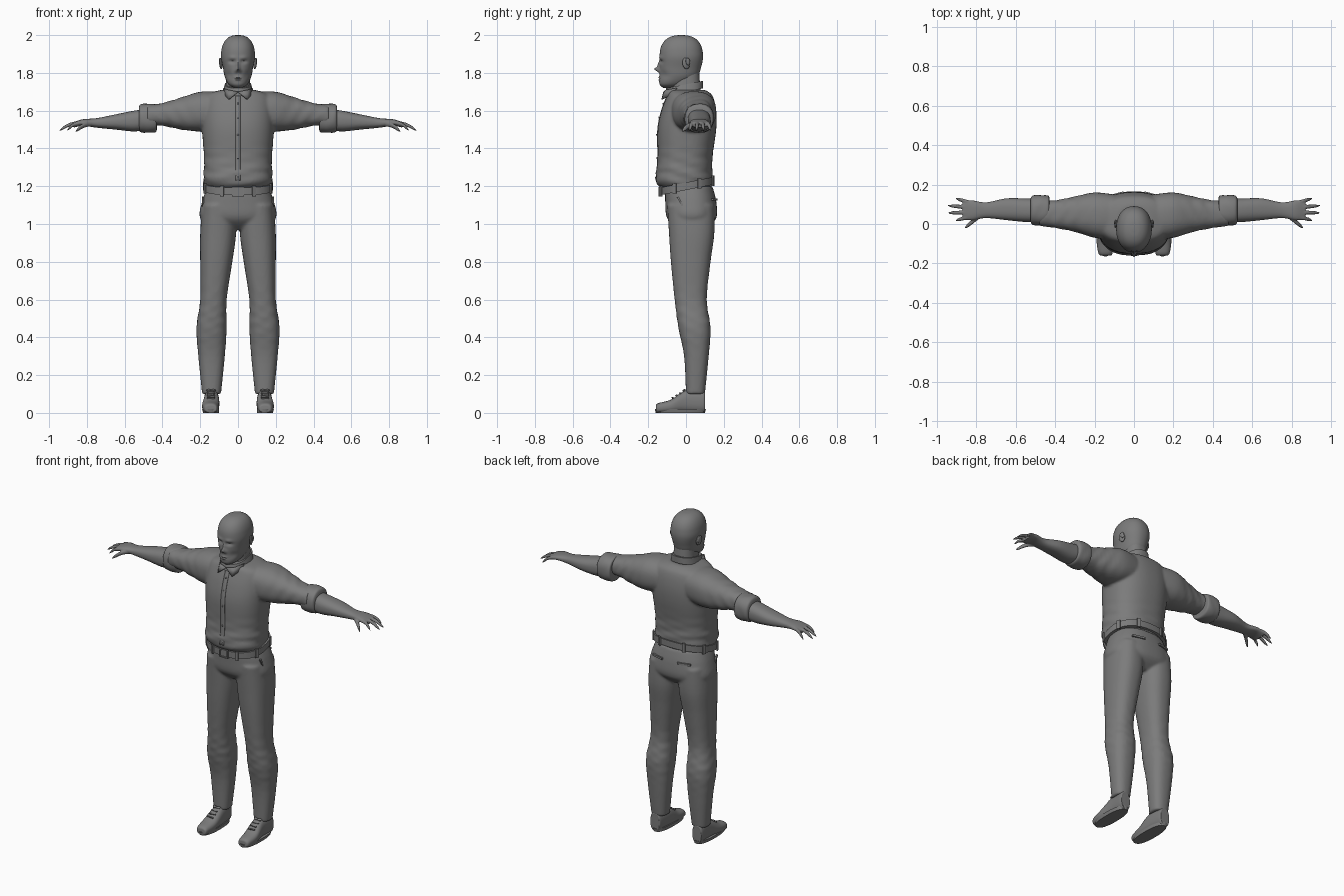
import bpy, bmesh, math
from mathutils import Matrix, Vector, Euler

cube = bpy.data.objects.get("Cube")
if cube:
    bpy.data.objects.remove(cube, do_unlink=True)

GREY = (.2, .2, .2, 1)
SIDES = (1, -1)
material = bpy.data.materials.new("plain_grey")
material.use_nodes = True
material.diffuse_color = GREY
material.node_tree.nodes["Principled BSDF"].inputs["Base Color"].default_value = GREY


def spline(rows, steps):
    """Smoothly interpolate section rows; a single half width becomes a symmetric pair."""
    rows = [Vector(row if len(row) == 5 else (*row[:3], -row[3], row[3])) for row in rows]
    last, result = len(rows) - 1, []
    for i in range(last):
        before, start = rows[max(i - 1, 0)], rows[i]
        end, after = rows[i + 1], rows[min(i + 2, last)]
        for j in range(steps):
            t = j / steps
            bend = 2 * before - 5 * start + 4 * end - after
            twist = 3 * (start - end) + after - before
            result.append(start + t / 2 * (end - before + t * (bend + t * twist)))
    return result + [rows[last]]


def dome(row, top, count):
    """Rows that close a symmetric section towards a rounded top."""
    base, low, high, width = row
    middle, depth = (low + high) / 2, (high - low) / 2
    rows = []
    for i in range(1, count):
        angle = math.pi / 2 * i / count
        rise, size = math.sin(angle) ** .8, math.cos(angle) ** .8
        rows.append((base + (top - base) * rise, middle - depth * size,
                     middle + depth * size, width * size))
    return rows + [(top, middle - .01, middle + .01, .01)]


def oval(angle, power):
    """Point on a unit superellipse."""
    return [math.copysign(abs(c) ** (2 / power), c) for c in (math.cos(angle), math.sin(angle))]


def loft(bm, rows, axis="z", count=40, power=2.4, steps=5, mirror=False, fold=None, lean=0):
    """Skin oval sections along an axis: rows are (position, low, high, low, high)."""
    for side in (SIDES if mirror else (1,)):
        rings = []
        for t, low, high, left, right in spline(rows, steps):
            ring = []
            for k in range(count):
                angle = math.tau * k / count
                u, v = oval(angle, power)
                size = 1
                if fold:
                    centre, span, depth = fold
                    fade = math.exp(-((t - centre) / span) ** 2)
                    size += depth * fade * math.sin(90 * t + 3 * math.sin(2 * angle))
                across = (left + right + (right - left) * u * size) / 2
                along = (low + high + (high - low) * v * size) / 2
                x, y, z = {"x": (t, across, along), "y": (across, t, along),
                           "z": (across, along, t)}[axis]
                ring.append(bm.verts.new((x * side, y, z + lean * y)))
            rings.append(ring)
        for ring, following in zip(rings, rings[1:]):
            for k in range(count):
                bm.faces.new((ring[k - 1], ring[k], following[k], following[k - 1]))
        bm.faces.new(rings[0])
        bm.faces.new(rings[-1])


def matrix(location, size, rotation=(0, 0, 0)):
    return Matrix.LocRotScale(Vector(location), Euler(rotation), Vector(size))


def box(bm, *placement):
    bmesh.ops.create_cube(bm, size=1, matrix=matrix(*placement))


def ball(bm, *placement):
    bmesh.ops.create_uvsphere(bm, u_segments=20, v_segments=12, radius=1,
                              matrix=matrix(*placement))


def finish(name, bm, voxel=0, thickness=0):
    """Turn the bmesh into an object, optionally fusing its pieces into one skin."""
    bmesh.ops.recalc_face_normals(bm, faces=bm.faces)
    mesh = bpy.data.meshes.new(name)
    bm.to_mesh(mesh)
    bm.free()
    mesh.shade_smooth()
    mesh.set_sharp_from_angle(angle=math.radians(45))
    mesh.materials.append(material)
    part = bpy.data.objects.new(name, mesh)
    bpy.context.collection.objects.link(part)
    if thickness:
        part.modifiers.new("thickness", "SOLIDIFY").thickness = thickness
    if voxel:
        fuse = part.modifiers.new("fuse", "REMESH")
        fuse.mode, fuse.voxel_size, fuse.use_smooth_shade = "VOXEL", voxel, True
        soften = part.modifiers.new("soften", "SMOOTH")
        soften.factor, soften.iterations = .5, 4


# Head: lofted skull with a modelled face
bm = bmesh.new()
brow = (1.88, -.14, .09, .09)
loft(bm, [(1.72, -.12, -.05, .02), (1.74, -.14, 0, .05), (1.78, -.14, .06, .07),
          (1.83, -.14, .08, .08), brow] + dome(brow, 2, 6), count=112, power=2.2, steps=8)
# Face bumps: x, z, width, height, push towards the back
nose, bridge = (0, 1.82, .01, .01, -.025), (0, 1.84, .01, .02, -.01)
nostril, socket = (.01, 1.81, .01, .01, -.01), (.03, 1.86, .02, .01, .01)
ridge, cheek = (.03, 1.88, .02, .01, -.005), (.05, 1.79, .02, .02, .008)
lips, mouth = (0, 1.77, .02, .01, -.008), (0, 1.77, .02, .003, .01)
for v in bm.verts:
    if v.co.y < -.04:
        x, z = abs(v.co.x), v.co.z
        for centre, level, width, height, push in (nose, bridge, nostril, socket,
                                                   ridge, cheek, lips, mouth):
            v.co.y += push * math.exp(-((x - centre) / width) ** 2 - ((z - level) / height) ** 2)
finish("head", bm)

bm = bmesh.new()
for side in SIDES:
    ball(bm, (side * .034, -.11, 1.855), (.014, .013, .008))
finish("eyes", bm)

bm = bmesh.new()
for side in SIDES:
    ball(bm, (side * .09, 0, 1.85), (.008, .02, .03), (.2, 0, side * .3))
    ball(bm, (side * .095, .01, 1.86), (.006, .012, .02), (.2, 0, side * .3))
finish("ears", bm)

bm = bmesh.new()
loft(bm, [(1.66, -.08, .08, .07), (1.8, -.07, .07, .06)])
finish("neck", bm)

# Shirt: torso and sleeves fused together
torso = [(1.71, -.09, .1, .09), (1.68, -.1, .14, .17), (1.6, -.13, .16, .19), (1.5, -.15, .16, .19),
         (1.35, -.15, .14, .18), (1.23, -.16, .14, .18), (1.19, -.13, .13, .16)]
bm = bmesh.new()
loft(bm, torso, count=64, fold=(1.27, .1, .02))
loft(bm, [(.1, 1.5, 1.7, -.08, .15), (.2, 1.49, 1.7, -.07, .16), (.3, 1.5, 1.67, -.04, .14),
          (.4, 1.52, 1.64, -.02, .12), (.48, 1.52, 1.63, -.01, .12)],
     "x", mirror=True, fold=(.36, .1, .03))
finish("shirt", bm, voxel=.008)

# Rolled cuffs
bm = bmesh.new()
loft(bm, [(x, 1.56 - r, 1.56 + r, .07 - r, .07 + r)
          for x, r in ((.43, .06), (.44, .075), (.51, .075), (.525, .06))],
     "x", mirror=True, fold=(.48, .04, .02))
finish("sleeve_cuffs", bm)

# Collar band with two pointed wings
bm = bmesh.new()
loft(bm, [(1.7, -.115, .09, .08), (1.74, -.105, .09, .07)], lean=.2)
finish("collar_band", bm)
bm = bmesh.new()
for side in SIDES:
    front, middle, back, lower, point = [bm.verts.new((side * x, y, z)) for x, y, z in (
        (0, -.12, 1.7), (.05, -.11, 1.71), (.08, -.05, 1.72), (.08, -.07, 1.69), (.05, -.13, 1.66))]
    bm.faces.new((front, middle, point))
    bm.faces.new((middle, back, lower, point))
finish("collar_wings", bm, thickness=.006)

# Front placket strip and its buttons
bm = bmesh.new()
strip = spline(torso[1:-1], 5)
pairs = [[bm.verts.new((side * .014, row[1] - .002, row[0])) for side in SIDES] for row in strip]
for (a, b), (c, d) in zip(pairs, pairs[1:]):
    bm.faces.new((a, b, d, c))
finish("placket", bm, thickness=.004)
bm = bmesh.new()
for row in strip[3::4]:
    ball(bm, (0, row[1] - .004, row[0]), (.005, .003, .005))
finish("shirt_buttons", bm)

# Forearms and hands
bm = bmesh.new()
loft(bm, [(.48, 1.5, 1.61, .01, .13), (.55, 1.49, 1.6, .01, .13), (.65, 1.5, 1.58, .02, .13),
          (.75, 1.51, 1.56, .03, .11), (.82, 1.52, 1.555, .02, .12), (.87, 1.51, 1.54, .02, .12)],
     "x", mirror=True)
digits = [(Vector((.84, .11 - .025 * i, 1.535)),
           Vector((.95 - .02 * (i - 1.5) ** 2, .13 - .037 * i, 1.495)), .01) for i in range(4)]
digits.append((Vector((.78, .045, 1.53)), Vector((.86, -.02, 1.49)), .013))
for base, tip, radius in digits:
    rows = []
    for i in range(6):
        t = i / 5
        x, y, z = base.lerp(tip, t)
        z += .01 * math.sin(math.pi * t)
        r = radius * (1.1 - .2 * t - .6 * t ** 8)
        rows.append((x, z - r, z + r, y - r, y + r))
    loft(bm, rows, "x", count=16, power=2, mirror=True)
finish("arms_and_hands", bm, voxel=.004)

# Trousers: hips and legs fused together
bm = bmesh.new()
loft(bm, [(1.2, -.11, .14, .16), (1.12, -.11, .16, .19), (1.03, -.1, .16, .2), (.97, -.04, .1, .12)],
     count=56)
loft(bm, [(1.1, -.1, .15, .01, .19), (.95, -.09, .15, .01, .2), (.8, -.08, .13, .03, .2),
          (.6, -.06, .11, .06, .2), (.45, -.04, .13, .06, .22), (.3, -.01, .12, .07, .21),
          (.1, 0, .1, .09, .19)], mirror=True, fold=(.5, .14, .02))
finish("trousers", bm, voxel=.008)

bm = bmesh.new()
for side in SIDES:
    box(bm, (side * .09, .15, 1.13), (.08, .012, .012), (0, 0, -side * .25))
    box(bm, (side * .185, -.02, 1.1), (.01, .01, .1), (.5, 0, 0))
finish("pocket_welts", bm)

# Belt with loops and buckle
bm = bmesh.new()
loft(bm, [(1.18, -.14, .15, .185), (1.22, -.14, .15, .185)], count=64, lean=.2)
finish("belt", bm)
bm = bmesh.new()
for i in range(8):
    angle = math.tau * (i + .5) / 8
    u, v = oval(angle, 2.4)
    y = .005 + .148 * v
    box(bm, (.187 * u, y, 1.2 + .2 * y), (.008, .02, .055), (0, 0, math.atan2(v, u)))
finish("belt_loops", bm)
bm = bmesh.new()
for side in SIDES:
    box(bm, (side * .027, -.14, 1.17), (.007, .012, .05))
    box(bm, (0, -.14, 1.17 + side * .022), (.06, .012, .007))
finish("buckle", bm)

# Shoes, soles and laces
bm = bmesh.new()
loft(bm, [(-.16, .01, .03, .12, .16), (-.15, 0, .05, .11, .18), (-.08, 0, .07, .1, .19),
          (0, 0, .12, .1, .18), (.09, 0, .12, .11, .18), (.1, .01, .1, .12, .17)], "y", mirror=True)
finish("shoes", bm)
bm = bmesh.new()
loft(bm, [(0, -.16, .1, .1, .185), (.02, -.165, .105, .1, .19)], mirror=True)
finish("soles", bm)
bm = bmesh.new()
for side in SIDES:
    for i in range(4):
        box(bm, (side * .143, -.07 + .02 * i, .08 + .012 * i), (.04, .007, .008),
            (.5, 0, side * .12 * (-1) ** i))
    for turn in SIDES:
        ball(bm, (side * .143 + turn * .013, -.01, .12), (.014, .008, .005), (.4, 0, turn * .4))
finish("laces", bm)
